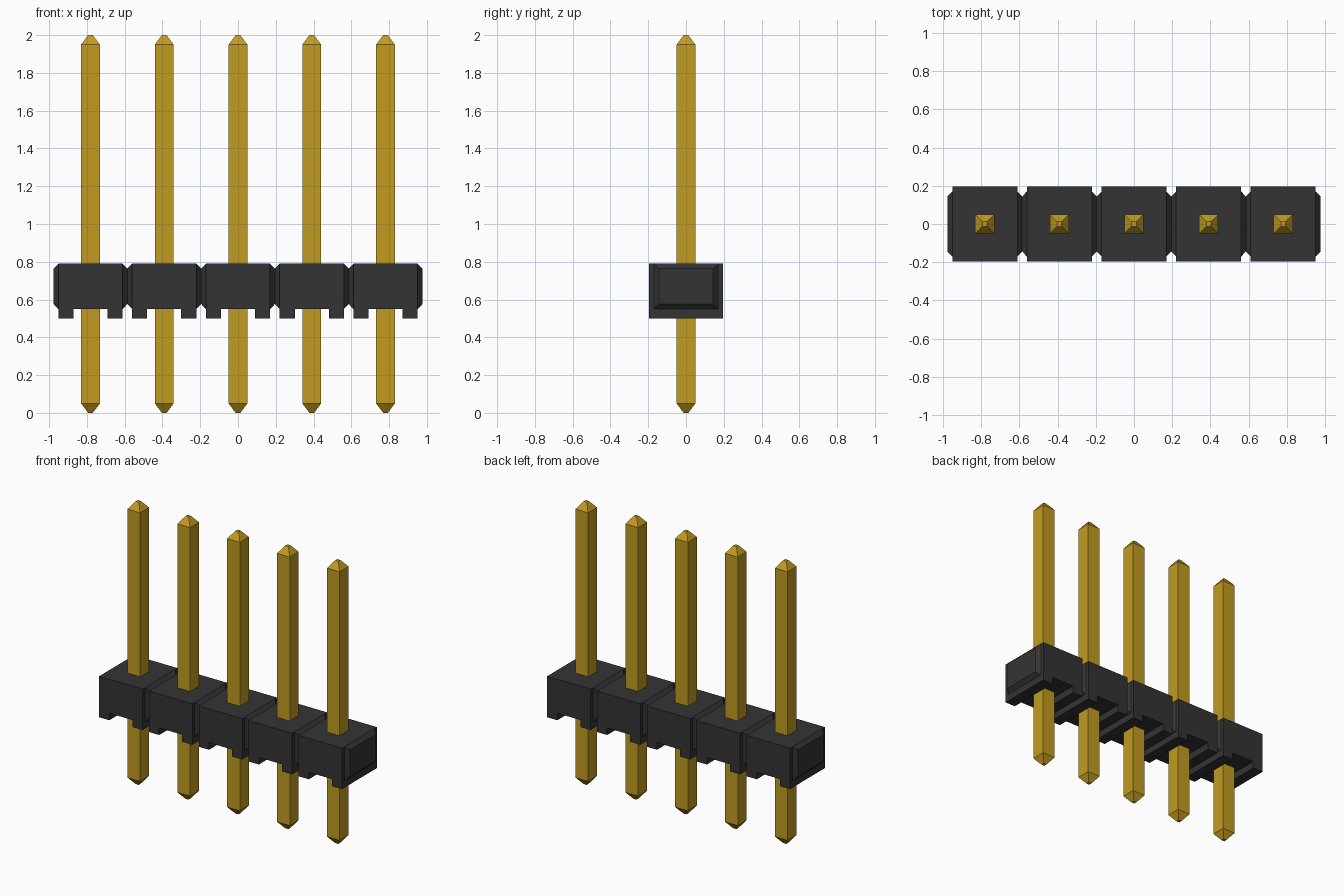
import bpy, bmesh
from mathutils import Vector

cube = bpy.data.objects.get("Cube")
if cube:
    bpy.data.objects.remove(cube, do_unlink=True)

COUNT, PITCH = 5, 0.3905


def material(name, rgb, roughness, metallic=0.0):
    mat = bpy.data.materials.new(name)
    mat.use_nodes = True
    mat.diffuse_color = (*rgb, 1)
    bsdf = mat.node_tree.nodes["Principled BSDF"]
    bsdf.inputs["Base Color"].default_value = (*rgb, 1)
    bsdf.inputs["Roughness"].default_value = roughness
    bsdf.inputs["Metallic"].default_value = metallic
    return mat


def finish(bm, name, mat):
    bmesh.ops.recalc_face_normals(bm, faces=bm.faces[:])
    mesh = bpy.data.meshes.new(name)
    bm.to_mesh(mesh)
    bm.free()
    mesh.materials.append(mat)
    return mesh


def housing_mesh(mat):
    # Block with two feet: front outline extruded along y
    hx, hy, foot, base, mid, top = 0.17, 0.195, 0.09, 0.50, 0.55, 0.79
    half = [(foot, mid), (foot, base), (hx, base), (hx, mid), (hx, top)]
    outline = half + [(-x, z) for x, z in reversed(half)]
    bm = bmesh.new()
    face = bm.faces.new([bm.verts.new((x, -hy, z)) for x, z in outline])
    ext = bmesh.ops.extrude_face_region(bm, geom=[face])
    verts = [v for v in ext["geom"] if isinstance(v, bmesh.types.BMVert)]
    bmesh.ops.translate(bm, verts=verts, vec=(0, 2 * hy, 0))
    bmesh.ops.recalc_face_normals(bm, faces=bm.faces[:])
    # Cut the ends so the bevelled joining lugs are narrower than the block
    for y in (-0.17, 0.17):
        bmesh.ops.bisect_plane(bm, geom=bm.verts[:] + bm.edges[:] + bm.faces[:],
                               plane_co=(0, y, 0), plane_no=(0, 1, 0))
    bm.normal_update()
    lugs = [f for f in bm.faces if abs(f.normal.x) > 0.9
            and abs(f.calc_center_median().y) < 0.01
            and f.calc_center_median().z > mid]
    bmesh.ops.inset_individual(bm, faces=lugs, thickness=0.026,
                               depth=PITCH / 2 - hx, use_even_offset=True)
    return finish(bm, "housing_segment", mat)


def pin_mesh(mat):
    # Square pin lofted through four sections, tapered at both ends
    bm = bmesh.new()
    rings = []
    for z, r in ((0, 0.012), (0.05, 0.05), (1.95, 0.05), (2, 0.012)):
        rings.append([bm.verts.new((sx * r, sy * r, z))
                      for sx, sy in ((-1, -1), (1, -1), (1, 1), (-1, 1))])
    for a, b in zip(rings, rings[1:]):
        for i in range(4):
            j = (i + 1) % 4
            bm.faces.new((a[i], a[j], b[j], b[i]))
    bm.faces.new(rings[0][::-1])
    bm.faces.new(rings[-1])
    return finish(bm, "pin", mat)


parts = {
    "housing_segment": housing_mesh(material("black plastic", (0.034, 0.034, 0.034), 0.6)),
    "pin": pin_mesh(material("gold metal", (0.54, 0.33, 0.015), 0.4)),
}

# Repeat each part along the row
for i in range(COUNT):
    for name, mesh in parts.items():
        obj = bpy.data.objects.new(f"{name}_{i + 1}", mesh)
        obj.location = Vector(((i - (COUNT - 1) / 2) * PITCH, 0, 0))
        bpy.context.collection.objects.link(obj)
